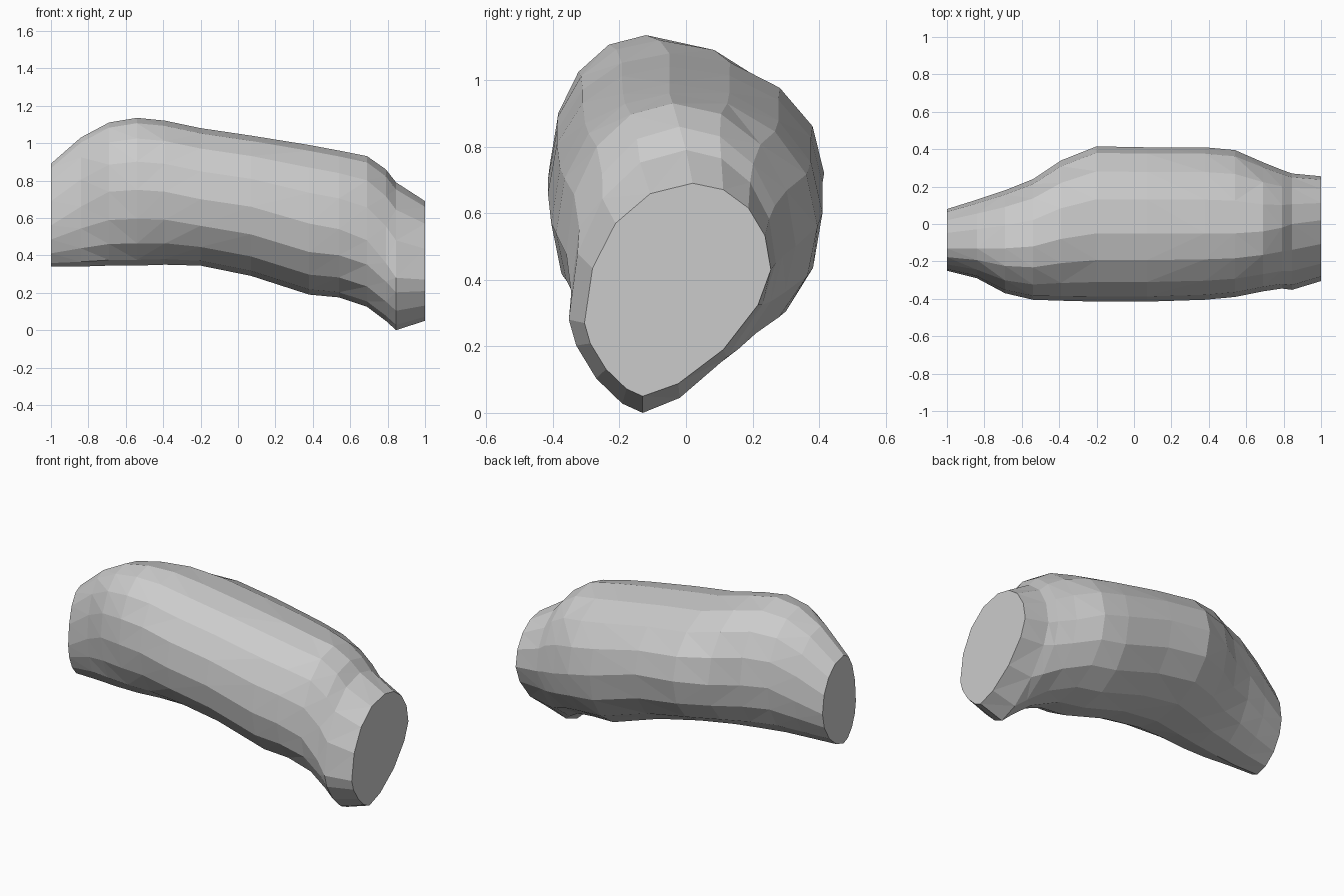
import bpy, bmesh, math

# Cross-sections along the length:
# x, left y, right y, bottom z, top z, bottom y, top y, left widest z, right widest z, lower roundness
SECTIONS = [
    (-1.00, -0.25, 0.08, 0.34, 0.89, -0.13, -0.13, 0.56, 0.60, 1.8),
    (-0.84, -0.29, 0.13, 0.34, 1.03, -0.13, -0.13, 0.66, 0.66, 1.9),
    (-0.69, -0.37, 0.18, 0.345, 1.11, -0.12, -0.13, 0.74, 0.72, 2.0),
    (-0.54, -0.405, 0.24, 0.345, 1.135, -0.10, -0.12, 0.75, 0.72, 2.0),
    (-0.39, -0.41, 0.34, 0.35, 1.12, -0.08, -0.08, 0.74, 0.72, 2.0),
    (-0.20, -0.415, 0.415, 0.345, 1.08, -0.04, -0.05, 0.70, 0.72, 2.1),
    (0.07, -0.415, 0.41, 0.29, 1.04, 0.0, -0.05, 0.66, 0.69, 2.1),
    (0.38, -0.405, 0.41, 0.19, 0.99, 0.02, -0.05, 0.57, 0.60, 2.1),
    (0.54, -0.39, 0.395, 0.175, 0.96, 0.0, -0.05, 0.54, 0.56, 2.0),
    (0.69, -0.36, 0.33, 0.125, 0.93, -0.06, -0.04, 0.48, 0.50, 1.9),
    (0.79, -0.345, 0.29, 0.05, 0.86, -0.11, -0.02, 0.36, 0.47, 1.7),
    (0.845, -0.352, 0.27, 0.0, 0.79, -0.13, 0.0, 0.28, 0.45, 1.5),
    (1.00, -0.305, 0.255, 0.05, 0.69, -0.13, 0.02, 0.27, 0.43, 1.5),
]
SIDES = 16


def ring_points(x, yl, yr, zb, zt, yb, yt, zl, zr, low):
    """Four blended superellipse quadrants joined at top, bottom and both sides."""
    for i in range(SIDES):
        a = 2 * math.pi * i / SIDES
        c, s = math.cos(a), math.sin(a)
        p = 2.05 if s >= 0 else low
        u, v = abs(c) ** (2 / p), abs(s) ** (2 / p)
        y_side, z_side = (yr, zr) if c >= 0 else (yl, zl)
        y_end, z_end = (yt, zt) if s >= 0 else (yb, zb)
        yield (x, y_end + (y_side - y_end) * u, z_side + (z_end - z_side) * v)


# Bent faceted body, lofted through the sections and capped flat
bm = bmesh.new()
rings = [[bm.verts.new(p) for p in ring_points(*s)] for s in SECTIONS]
for a, b in zip(rings, rings[1:]):
    for i in range(SIDES):
        j = (i + 1) % SIDES
        bm.faces.new((a[i], a[j], b[j], b[i]))
bmesh.ops.triangulate(bm, faces=bm.faces[:])
bm.faces.new(rings[0])
bm.faces.new(rings[-1])
bmesh.ops.recalc_face_normals(bm, faces=bm.faces[:])

mesh = bpy.data.meshes.new("bent_body")
bm.to_mesh(mesh)
bm.free()
body = bpy.data.objects.new("bent_body", mesh)
bpy.context.collection.objects.link(body)
